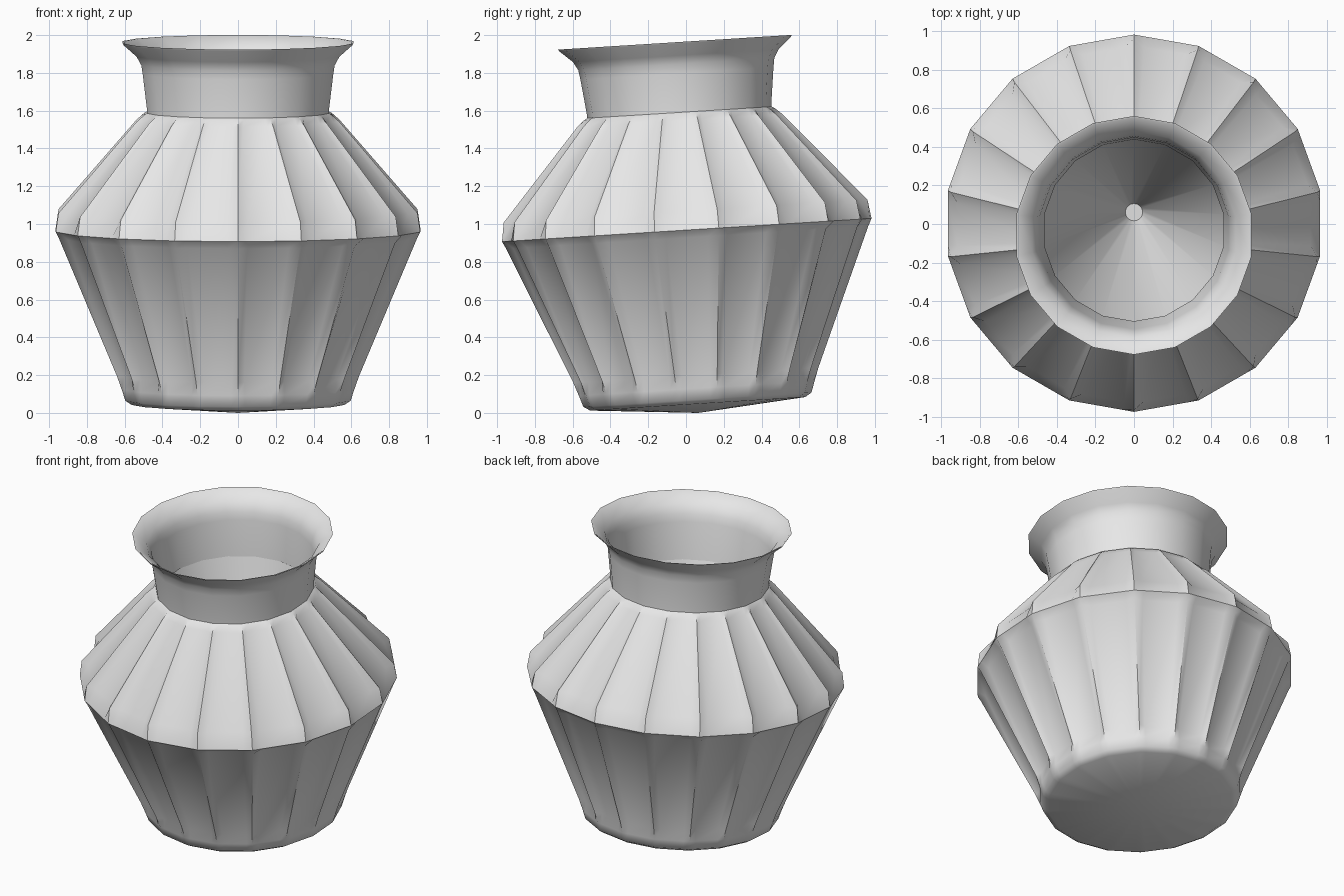
import bpy, bmesh, math
from mathutils import Matrix, Vector

cube = bpy.data.objects.get("Cube")
if cube:
    bpy.data.objects.remove(cube, do_unlink=True)

SIDES = 18
TILT = Matrix.Translation((0, 0.065, 0)) @ Matrix.Rotation(math.radians(3.6), 4, 'X')

clay = bpy.data.materials.new("pale_grey_clay")
clay.use_nodes = True
clay.diffuse_color = (0.8, 0.8, 0.8, 1)
clay.node_tree.nodes["Principled BSDF"].inputs["Base Color"].default_value = (0.8, 0.8, 0.8, 1)


def ring_points(radius, z, sink, steps):
    """One level of the pot: corner ridges, plus panel points sunk between them."""
    corners = [Vector((math.cos(a), math.sin(a), 0)) * radius
               for a in (math.pi / 2 + math.tau * i / SIDES for i in range(SIDES))]
    points = []
    for i, corner in enumerate(corners):
        following = corners[(i + 1) % SIDES]
        inward = -(corner + following).normalized() * sink
        for t in steps:
            p = corner.lerp(following, t)
            if t > 0:
                p = p + inward
            points.append(p + Vector((0, 0, z)))
    return points


def lathe(name, profile, steps=(0,), angle=40):
    """Skin rings given as (radius, height, panel depth)."""
    bm = bmesh.new()
    rings = [[bm.verts.new(p) for p in ring_points(r, z, sink, steps)]
             for r, z, sink in profile]
    for low, high in zip(rings, rings[1:]):
        n = len(low)
        for i in range(n):
            j = (i + 1) % n
            bm.faces.new((low[i], low[j], high[j], high[i]))
    bmesh.ops.remove_doubles(bm, verts=bm.verts, dist=0.0005)
    bm.transform(TILT)
    mesh = bpy.data.meshes.new(name)
    bm.to_mesh(mesh)
    bm.free()
    mesh.materials.append(clay)
    obj = bpy.data.objects.new(name, mesh)
    bpy.context.collection.objects.link(obj)
    bpy.ops.object.select_all(action='DESELECT')
    obj.select_set(True)
    bpy.context.view_layer.objects.active = obj
    bpy.ops.object.shade_smooth_by_angle(angle=math.radians(angle))
    return obj


# Fluted body: base, sunken lower panels, belly ridge, sunken shoulder panels
lathe("fluted_body", [
    (0, 0, 0), (0.57, 0.048, 0), (0.605, 0.07, 0), (0.625, 0.13, 0),
    (0.65, 0.2, 0.025), (0.96, 0.93, 0.028), (0.98, 0.97, 0),
    (0.965, 1.07, 0.035), (0.545, 1.55, 0.022), (0.505, 1.585, 0), (0.478, 1.6, 0),
], steps=(0, 0.17, 0.83))

# Neck with flared lip, outside then inside
lathe("neck", [
    (0.488, 1.56, 0), (0.49, 1.62, 0), (0.512, 1.8, 0), (0.52, 1.85, 0),
    (0.545, 1.895, 0), (0.615, 1.957, 0), (0.62, 1.966, 0),
    (0.61, 1.964, 0), (0.535, 1.905, 0), (0.508, 1.85, 0), (0.498, 1.8, 0),
    (0.472, 1.56, 0),
], angle=60)

# Hollow inside, tapering to a small floor
lathe("inner_funnel", [(0.482, 1.57, 0), (0.045, 0.06, 0), (0, 0.06, 0)])
